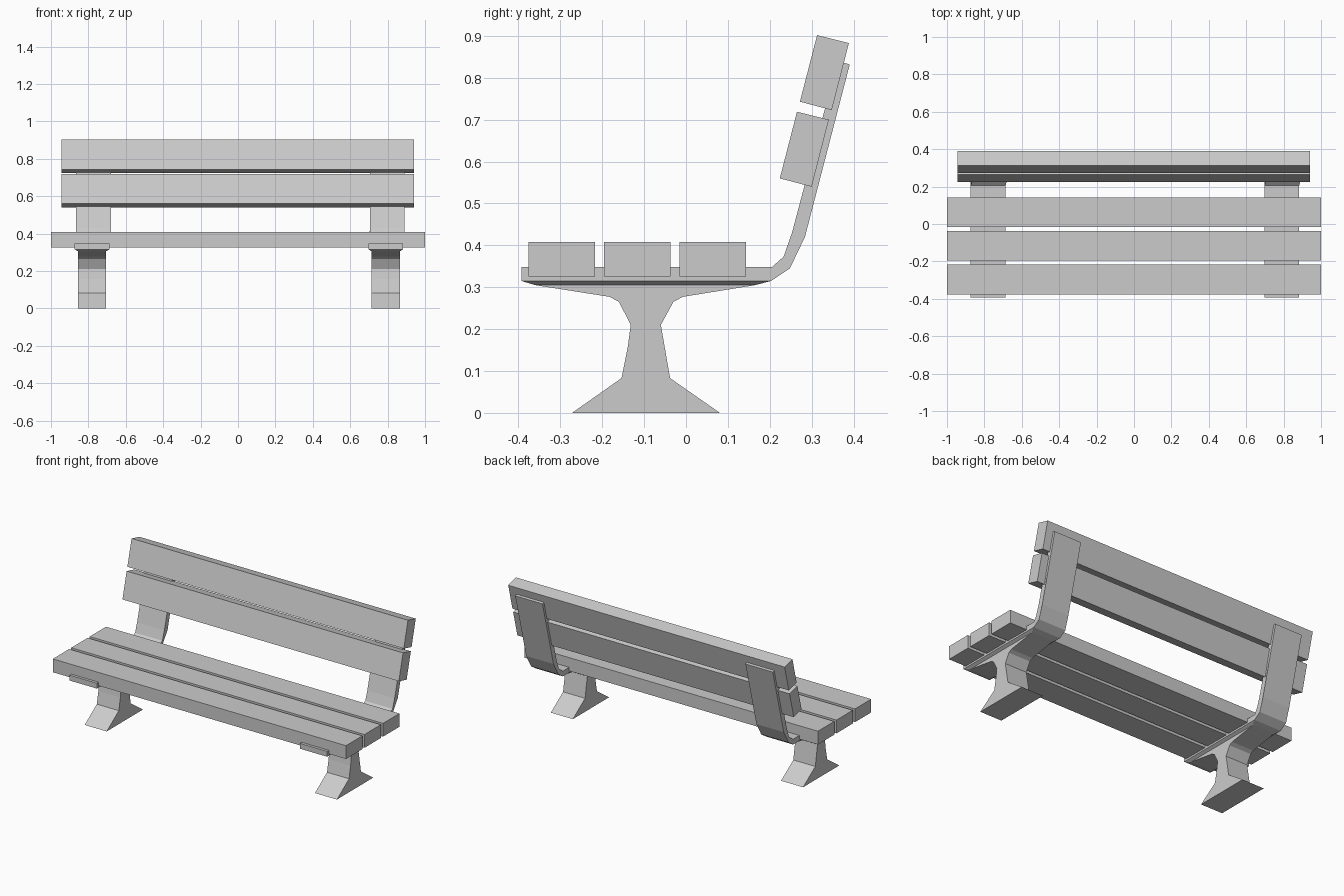
import bpy, bmesh

if "Cube" in bpy.data.objects:
    bpy.data.objects.remove(bpy.data.objects["Cube"])


def extrude(name, profile, x0, x1, shift=lambda z: 0.0):
    """Extrude a (y, z) side profile between x0 and x1."""
    bm = bmesh.new()
    rings = [[bm.verts.new((x + shift(z), y, z)) for y, z in profile] for x in (x0, x1)]
    bm.faces.new(rings[0])
    bm.faces.new(rings[1][::-1])
    n = len(profile)
    for i in range(n):
        j = (i + 1) % n
        bm.faces.new((rings[0][j], rings[0][i], rings[1][i], rings[1][j]))
    return finish(name, bm)


def finish(name, bm):
    bmesh.ops.recalc_face_normals(bm, faces=bm.faces)
    mesh = bpy.data.meshes.new(name)
    bm.to_mesh(mesh)
    bm.free()
    ob = bpy.data.objects.new(name, mesh)
    bpy.context.collection.objects.link(ob)
    return ob


# Seat slats
for i in range(3):
    y = -0.376 + 0.18 * i
    extrude(f"seat_slat_{i + 1}",
            [(y, 0.326), (y + 0.159, 0.326), (y + 0.159, 0.408), (y, 0.408)], -1, 1)

# Tilted backrest slats
back = [(0.224, 0.56), (0.3, 0.54), (0.341, 0.7), (0.265, 0.719)]
for i in range(2):
    extrude(f"back_slat_{i + 1}",
            [(y + 0.048 * i, z + 0.183 * i) for y, z in back], -0.945, 0.94)

# Bent support strap and pedestal leg profiles
strap = [(-0.393, 0.315), (0.203, 0.315), (0.248, 0.345), (0.284, 0.42), (0.391, 0.832),
         (0.362, 0.84), (0.253, 0.43), (0.233, 0.373), (0.205, 0.348), (-0.393, 0.348)]
leg = [(-0.272, 0), (0.081, 0), (-0.038, 0.083), (-0.051, 0.158), (-0.06, 0.21),
       (-0.03, 0.265), (-0.008, 0.277), (0.165, 0.305),
       (-0.36, 0.305), (-0.182, 0.277), (-0.16, 0.265),
       (-0.132, 0.21), (-0.139, 0.158), (-0.154, 0.083)]

for side, cx in (("left", -0.78), ("right", 0.79)):
    extrude(f"{side}_support_strap", strap, cx - 0.093, cx + 0.093,
            lambda z: 0.008 if z > 0.36 else 0.0)
    extrude(f"{side}_leg", leg, cx - 0.075, cx + 0.075)

    # Flared cap between leg and strap
    bm = bmesh.new()
    low, high = [[bm.verts.new((cx + sx * w, y, z))
                  for sx, y in ((-1, y0), (1, y0), (1, y1), (-1, y1))]
                 for w, y0, y1, z in ((0.075, -0.36, 0.165, 0.305),
                                      (0.093, -0.393, 0.203, 0.315))]
    bm.faces.new(low)
    bm.faces.new(high)
    for i in range(4):
        j = (i + 1) % 4
        bm.faces.new((low[i], low[j], high[j], high[i]))
    finish(f"{side}_leg_cap", bm)
